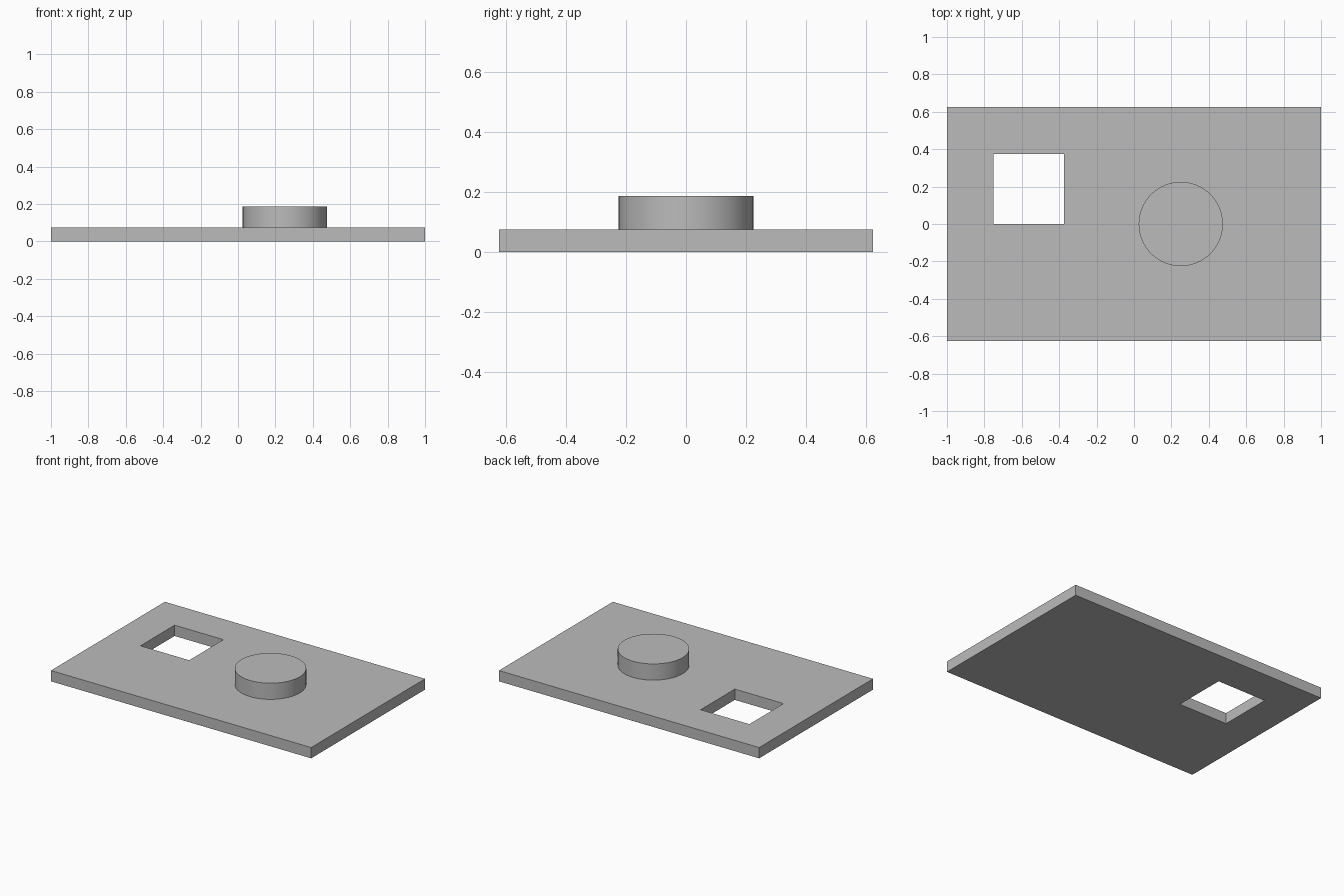
import bpy
import math

cube = bpy.data.objects.get("Cube")
if cube:
    bpy.data.objects.remove(cube, do_unlink=True)

# Single plain grey
grey = bpy.data.materials.new("grey")
grey.use_nodes = True
colour = (0.5, 0.5, 0.5, 1)
grey.diffuse_color = colour
grey.node_tree.nodes["Principled BSDF"].inputs["Base Color"].default_value = colour

THICK = 0.075


def box(name, low, high):
    """Axis-aligned box between two corners."""
    centre = [(a + b) / 2 for a, b in zip(low, high)]
    bpy.ops.mesh.primitive_cube_add(size=1, location=centre)
    ob = bpy.context.object
    ob.name = name
    ob.scale = [b - a for a, b in zip(low, high)]
    bpy.ops.object.transform_apply(location=True, rotation=False, scale=True)
    ob.data.materials.append(grey)
    return ob


# Flat base plate with a square window cut through it
cutter = box("window_cutter", (-0.75, 0, -0.1), (-0.375, 0.375, 0.2))
plate = box("base_plate", (-1, -0.625, 0), (1, 0.625, THICK))
cut = plate.modifiers.new("window", "BOOLEAN")
cut.operation = "DIFFERENCE"
cut.solver = "EXACT"
cut.object = cutter
bpy.ops.object.modifier_apply(modifier=cut.name)
bpy.data.objects.remove(cutter, do_unlink=True)

# Round boss standing on the plate
height = 0.1125
bpy.ops.mesh.primitive_cylinder_add(
    vertices=64, radius=0.225, depth=height, location=(0.25, 0, THICK + height / 2))
boss = bpy.context.object
boss.name = "round_boss"
boss.data.materials.append(grey)
bpy.ops.object.shade_smooth_by_angle(angle=math.radians(30))
